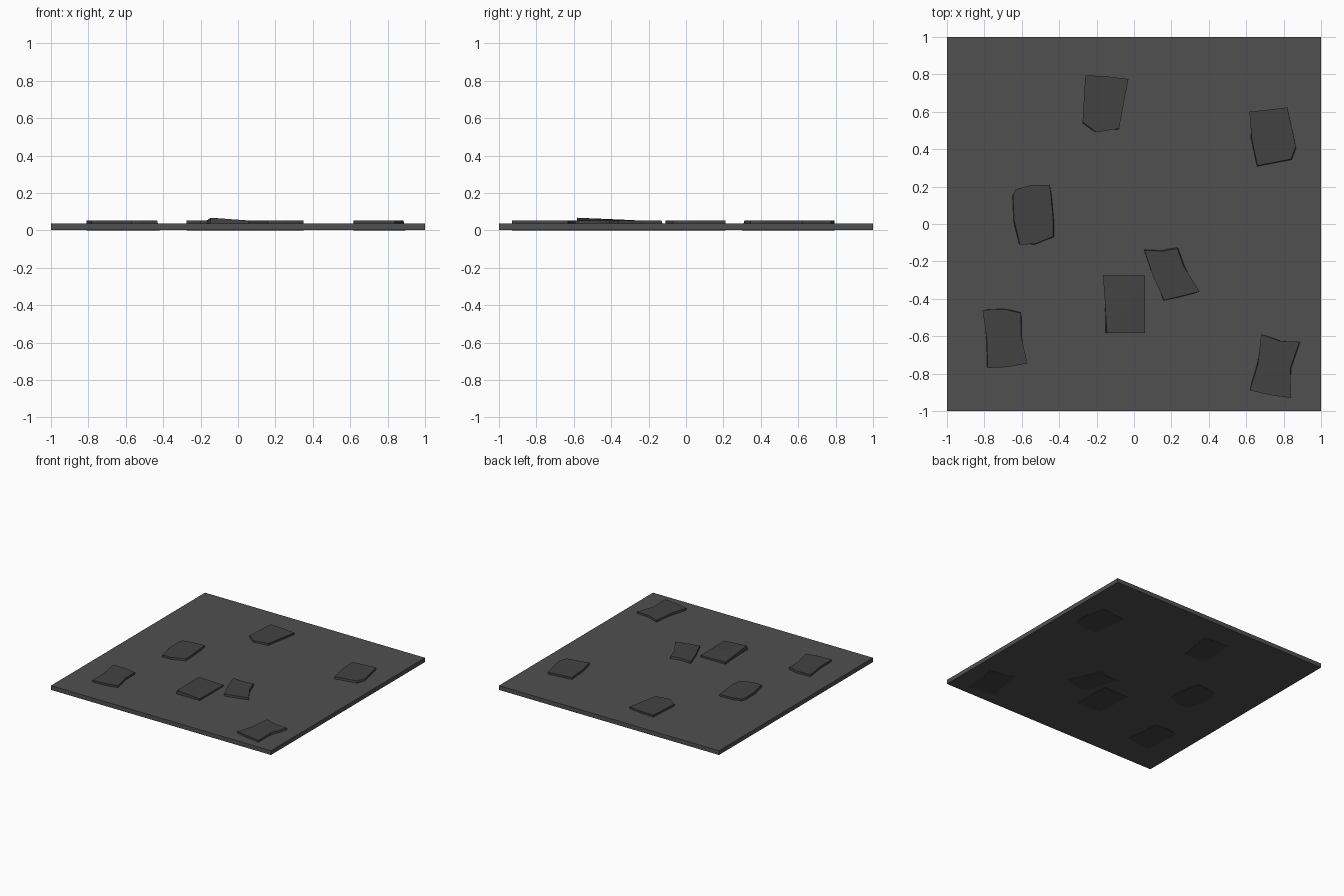
import bpy, bmesh

if "Cube" in bpy.data.objects:
    bpy.data.objects.remove(bpy.data.objects["Cube"])

def prism(name, base, z0, z1, inset=None, heights=None, grey=0.08):
    """Slab from an outline; inset shifts single top points, heights lifts them."""
    inset, heights = inset or {}, heights or {}
    bm = bmesh.new()
    low = [bm.verts.new((x, y, z0)) for x, y in base]
    top = []
    for i, (x, y) in enumerate(base):
        dx, dy = inset.get(i, (0, 0))
        top.append(bm.verts.new((x + dx, y + dy, heights.get(i, z1))))
    n = len(base)
    bm.faces.new(low[::-1])
    cap = bm.faces.new(top)
    for i in range(n):
        j = (i + 1) % n
        bm.faces.new((low[i], low[j], top[j], top[i]))
    bmesh.ops.triangulate(bm, faces=[cap])
    bmesh.ops.recalc_face_normals(bm, faces=bm.faces[:])
    me = bpy.data.meshes.new(name)
    bm.to_mesh(me)
    bm.free()
    ob = bpy.data.objects.new(name, me)
    bpy.context.collection.objects.link(ob)
    mat = bpy.data.materials.new(name + "_grey")
    mat.diffuse_color = (grey, grey, grey, 1)
    mat.use_nodes = True
    mat.node_tree.nodes["Principled BSDF"].inputs["Base Color"].default_value = mat.diffuse_color
    me.materials.append(mat)
    return ob

Z = 0.053

# square ground plate
prism("ground_plate", [(-1, -1), (1, -1), (1, 1), (-1, 1)], 0.002, 0.037, grey=0.08)

def stone(name, base, inset=None, heights=None):
    prism(name, base, 0.0, Z, inset, heights, grey=0.055)

# loose paving stones with uneven edges
stone("stone_back", [(-.26, .795), (-.275, .53), (-.20, .49), (-.085, .50),
                     (-.035, .775), (-.15, .79)],
      {1: (0, .015), 3: (.005, .01), 4: (.005, 0)})
stone("stone_back_right", [(.617, .60), (.617, .46), (.655, .30), (.85, .335),
                           (.87, .40), (.82, .623)],
      {1: (.012, 0), 2: (.005, .012), 3: (-.01, .012), 4: (-.005, .015)})
stone("stone_left", [(-.635, .185), (-.655, .15), (-.655, .02), (-.62, -.11),
                     (-.53, -.115), (-.42, -.075), (-.42, .02), (-.45, .21),
                     (-.56, .205)],
      {1: (.008, 0), 2: (.014, 0), 3: (.01, 0), 4: (0, .008), 5: (-.012, .008),
       6: (-.012, 0)})
stone("stone_middle", [(.05, -.13), (.10, -.275), (.155, -.415), (.235, -.40),
                       (.35, -.36), (.28, -.22), (.235, -.11), (.15, -.135)],
      {0: (.005, -.01), 2: (.005, .008), 3: (0, .01), 5: (-.015, -.005),
       6: (-.003, -.022), 7: (0, -.01)})
stone("stone_front_left", [(-.81, -.46), (-.795, -.62), (-.79, -.77), (-.68, -.765),
                           (-.57, -.745), (-.595, -.60), (-.60, -.465), (-.69, -.45)],
      {1: (.008, 0), 2: (.008, 0), 5: (-.008, 0), 6: (-.005, -.012),
       7: (0, -.006)})
stone("stone_front_right", [(.68, -.59), (.65, -.75), (.62, -.89), (.73, -.915),
                            (.84, -.93), (.85, -.77), (.895, -.63), (.78, -.62)],
      {1: (.012, 0), 5: (-.014, 0), 6: (-.01, 0), 7: (0, -.006)})

# stone with one raised corner
stone("stone_tilted", [(-.165, -.275), (-.16, -.583), (.06, -.583), (.06, -.275)],
      {1: (.015, 0)}, {0: .055, 1: .068, 2: .053, 3: .05})
